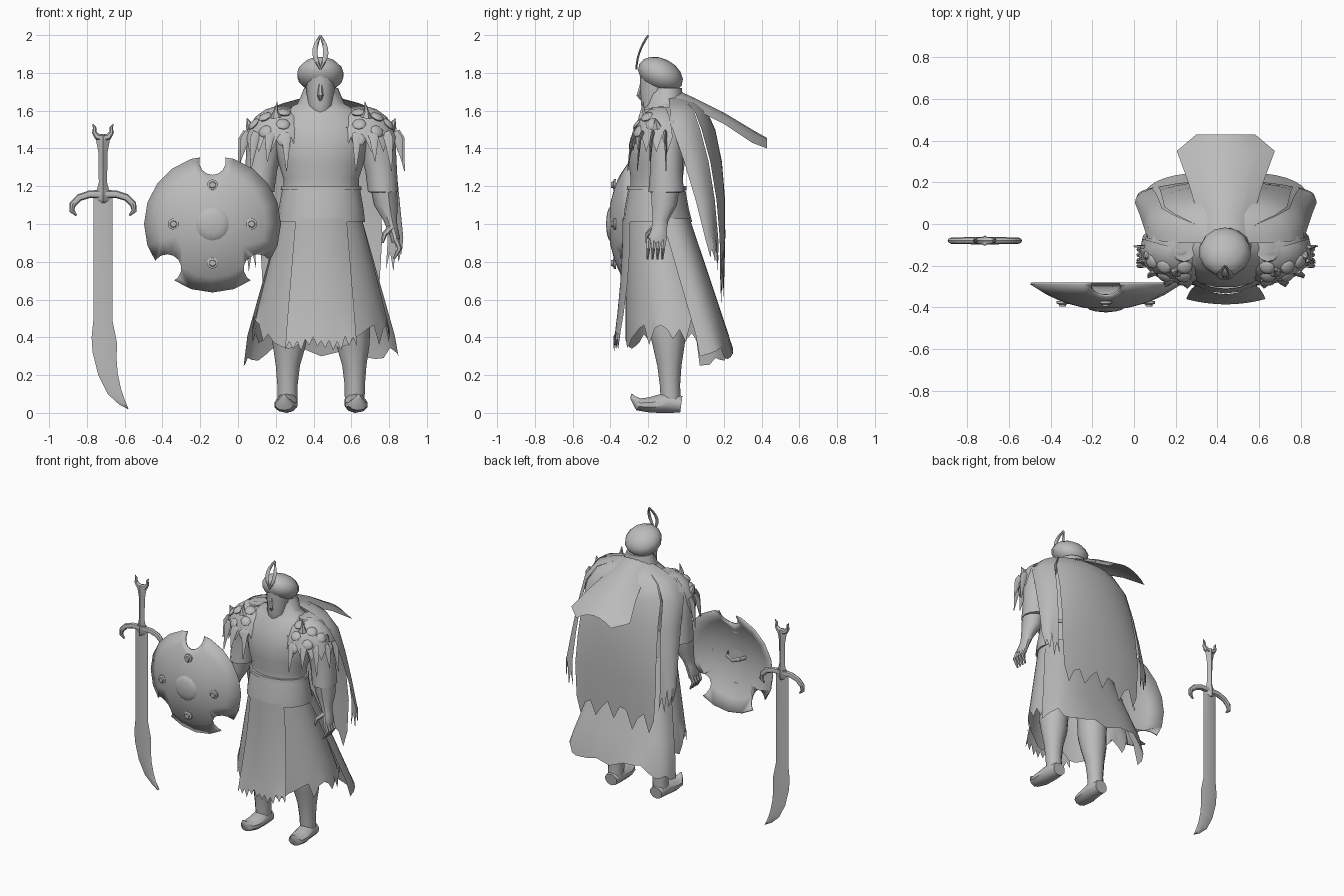
import bpy, bmesh, math, random
from mathutils import Vector, Matrix

if "Cube" in bpy.data.objects:
    bpy.data.objects.remove(bpy.data.objects["Cube"])

random.seed(4)
CX = 0.44  # body centre line
grey = bpy.data.materials.new("plain_grey")
grey.diffuse_color = (0.5, 0.5, 0.5, 1)
grey.use_nodes = True
grey.node_tree.nodes["Principled BSDF"].inputs["Base Color"].default_value = grey.diffuse_color


def finish(name, bm, angle=40):
    bmesh.ops.recalc_face_normals(bm, faces=bm.faces)
    me = bpy.data.meshes.new(name)
    bm.to_mesh(me)
    bm.free()
    me.materials.append(grey)
    ob = bpy.data.objects.new(name, me)
    bpy.context.collection.objects.link(ob)
    bpy.ops.object.select_all(action='DESELECT')
    ob.select_set(True)
    bpy.context.view_layer.objects.active = ob
    bpy.ops.object.shade_smooth_by_angle(angle=math.radians(angle))
    return ob


def skin(name, rings, closed=True, caps=True, angle=40):
    """Bridge point rows into a surface."""
    bm = bmesh.new()
    rows = [[bm.verts.new(p) for p in r] for r in rings]
    n = len(rows[0])
    for a, b in zip(rows, rows[1:]):
        for i in range(n if closed else n - 1):
            j = (i + 1) % n
            bm.faces.new((a[i], a[j], b[j], b[i]))
    if closed and caps:
        bm.faces.new(rows[0])
        bm.faces.new(rows[-1])
    return finish(name, bm, angle)


def loft(name, rings, n=14, side=1, caps=True):
    """Horizontal ellipses (offset x, y, z, rx, ry) about the body centre."""
    ts = [2 * math.pi * i / n for i in range(n)]
    return skin(name, [[(CX + side * x + rx * math.cos(t), y + ry * math.sin(t), z)
                        for t in ts] for x, y, z, rx, ry in rings], caps=caps)


def tube(name, pts, n=6, ref=(0, 1, 0)):
    """Sweep along (x, y, z, ra, rb); rb lies along ref."""
    ps = [Vector(p[:3]) for p in pts]
    rings = []
    for i, p in enumerate(pts):
        t = (ps[min(i + 1, len(ps) - 1)] - ps[max(i - 1, 0)]).normalized()
        a = t.cross(Vector(ref)).normalized()
        b = a.cross(t)
        rings.append([ps[i] + a * p[3] * math.cos(k * 2 * math.pi / n)
                      + b * p[4] * math.sin(k * 2 * math.pi / n) for k in range(n)])
    return skin(name, rings)


def sheet(name, f, nu, vs, angle=50):
    return skin(name, [[f(2 * i / nu - 1, v, i) for i in range(nu + 1)] for v in vs],
                closed=False, angle=angle)


def ball(name, loc, size, rot=None, seg=10, rings=6):
    bm = bmesh.new()
    bmesh.ops.create_uvsphere(bm, u_segments=seg, v_segments=rings, radius=1)
    bm.transform(Matrix.Translation(loc) @ (rot or Matrix()) @ Matrix.Diagonal((*size, 1)))
    return finish(name, bm)


def lerp(a, b, t):
    return a + (b - a) * t


def rows_at(table, v):
    """Interpolate a table of evenly spaced rows."""
    k = min(int(v * (len(table) - 1)), len(table) - 2)
    t = v * (len(table) - 1) - k
    return [lerp(a, b, t) for a, b in zip(table[k], table[k + 1])]


# ---- torso, belt, neck and head
loft("torso", [(0, -.155, 1.0, .215, .165), (0, -.155, 1.19, .2, .14), (0, -.155, 1.24, .2, .14),
               (0, -.155, 1.32, .225, .15), (0, -.15, 1.42, .245, .155), (0, -.135, 1.52, .25, .14),
               (0, -.12, 1.60, .2, .11), (0, -.115, 1.64, .12, .09), (0, -.12, 1.72, .07, .08)], 18)
loft("belt", [(0, -.155, z, r, r - .055) for z, r in ((1.18, .205), (1.18, .214), (1.20, .212), (1.20, .2))], 20)
loft("sash", [(0, -.155, 1.18, .207, .152), (0, -.155, 1.08, .225, .17), (0, -.15, 1.01, .233, .183),
              (0, -.15, 1.01, .215, .165)], 20, caps=False)
loft("collar", [(0, -.115, 1.57, .165, .115), (0, -.108, 1.62, .135, .1),
                (0, -.1, 1.67, .11, .085), (0, -.1, 1.72, .09, .08)], 14)
loft("veil", [(-.004, -.2, 1.55, .02, .02), (-.004, -.19, 1.57, .048, .04), (-.004, -.175, 1.63, .066, .062),
              (-.004, -.16, 1.70, .074, .084), (-.004, -.15, 1.8, .08, .095)], 12)
tube("nose", [(.436, -.235, 1.74, .01, .01), (.436, -.25, 1.68, .016, .014), (.436, -.23, 1.65, .006, .006)])
ball("turban", (.436, -.135, 1.79), (.125, .126, .086), Matrix.Rotation(math.radians(-27), 4, 'X'), 14, 8)
for s in (-1, 1):  # open leaf shaped plume
    tube("plume", [(.436 + s * .029 * math.sin(math.pi * t), -.262 + .062 * t * t, 1.82 + .178 * t,
                    .005 + .009 * math.sin(math.pi * t), .006) for t in (0, .15, .3, .45, .6, .75, .88, 1)])
tail = [(-.06, .11, 1.715, .06), (.05, .135, 1.665, .06), (.2, .18, 1.59, .06),
        (.35, .235, 1.5, .07), (.43, .14, 1.455, .055)]


def scarf(u, v, i):
    y, half, z, droop = rows_at(tail, v)
    return CX + half * u, y, z - droop * u * u


sheet("scarf_tail", scarf, 6, [k / 4 for k in range(5)])

# ---- skirt layers with torn hems
jag = [random.uniform(-.07, .05) for _ in range(60)]


def skirt(u, v, i):
    a = math.radians(122) * u
    hem = .37 + .09 * math.sin(a) ** 2 + jag[i] * (.4 + abs(math.sin(a)))
    rx, ry, cy = lerp(.215, .365, v), lerp(.165, .27, v), lerp(-.155, -.05, v)
    return CX + rx * math.sin(a), cy - ry * math.cos(a), lerp(1.03, hem if v == 1 else .44, v)


def back_skirt(u, v, i):
    a = math.radians(88) * u
    sx = math.copysign(abs(math.sin(a)) ** .75, u)
    y = lerp(-.15, .045, v) + lerp(.17, .205, v) * math.cos(a) ** .6
    hem = .33 - .05 * abs(u) ** 3 + jag[i] * .7
    return CX + lerp(.215, .41, v) * sx, y, lerp(1.03, hem if v == 1 else .34, v)


def front_panel(u, v, i):
    x = lerp(.135, .19, v) * u
    y = -.335 - .05 * v * v + lerp(2.2, .7, v) * x * x
    return CX + x, y, lerp(1.03, .36 + ((.035 if i % 2 else -.015) + jag[i] * .3 if v == 1 else 0), v)


sheet("skirt", skirt, 34, (0, .25, .5, .75, .9, 1))
sheet("back_skirt", back_skirt, 18, (0, .25, .5, .75, .9, 1))
sheet("front_panel", front_panel, 18, (0, .25, .5, .75, .9, 1))

# ---- cape over the shoulders: z, half width, side y, back y
drape = [(1.67, .09, -.09, -.02), (1.64, .2, -.09, .06), (1.6, .3, -.085, .11), (1.5, .375, -.07, .155),
         (1.33, .395, -.01, .19), (1.13, .415, .05, .207), (.93, .435, .1, .208), (.74, .425, .13, .2)]


def drape_point(w, v, dz):
    z, rx, ys, yb = rows_at(drape, v)
    a = math.radians(90) * w
    return CX + rx * math.sin(a), lerp(ys, yb, max(math.cos(a), 0) ** .8), z + dz


def cape(u, v, i):
    dz = -.08 + (.04, -.05, .06)[i % 3] + jag[i] * .5 if v == 1 else 0
    return drape_point(u * lerp(.62, .52, v), v, dz)


sheet("cape", cape, 14, [k / 7 for k in range(8)])
for s in (-1, 1):
    def flap(u, v, i):
        dz = (.02, .1, -.02, .12, .0)[i % 5] + .1 * (u + 1) / 2 if v == 1 else 0
        return drape_point(s * lerp(lerp(.61, .6, v), 1, (u + 1) / 2), v, dz)
    sheet("cape_flap", flap, 7, [k / 7 for k in range(8)])

# ---- limbs and shoulder armour, both sides
for s in (-1, 1):
    loft("leg", [(.16, -.1, .66, .1, .11), (.165, -.1, .45, .095, .1), (.168, -.092, .36, .088, .085),
                 (.176, -.088, .25, .064, .064), (.178, -.085, .15, .054, .054), (.178, -.08, .04, .052, .052)], 12, s)
    fx = CX + s * .18
    tube("foot", [(fx, -.025, .045, .044, .048), (fx, -.1, .055, .055, .058), (fx + s * .008, -.19, .042, .041, .062),
                  (fx + s * .014, -.25, .045, .034, .05), (fx + s * .017, -.282, .08, .014, .018),
                  (fx + s * .018, -.288, .1, .004, .005)], 10, (1, 0, 0))
    loft("sleeve", [(.2, -.11, 1.62, .06, .07), (.26, -.11, 1.54, .1, .1), (.295, -.105, 1.42, .1, .09),
                    (.318, -.105, 1.28, .084, .085), (.328, -.105, 1.17, .08, .094),
                    (.33, -.105, 1.165, .06, .07)], 12, s)
    loft("forearm", [(.33, -.11, 1.2, .07, .082), (.343, -.115, 1.1, .063, .07), (.365, -.135, 1.02, .036, .044),
                     (.376, -.14, .98, .03, .042), (.392, -.15, .93, .026, .052), (.394, -.155, .9, .02, .05)], 10, s)
    for k in range(4):  # curled fingers
        y = -.118 - .026 * k
        tube("finger", [(CX + s * .394, y, .92, .016, .014), (CX + s * .415, y - .004, .87, .014, .012),
                        (CX + s * .385, y - .008, .815, .006, .006)])
    tube("thumb", [(CX + s * .37, -.17, .98, .018, .016), (CX + s * .335, -.205, .945, .015, .013),
                   (CX + s * .325, -.21, .9, .006, .006)])

    def dome(a, p, r=1.0):
        return Vector((CX + s * (.215 + .19 * r * math.sin(p) * math.cos(a)),
                       -.125 + .155 * r * math.sin(p) * math.sin(a), 1.40 + .225 * r * math.cos(p)))

    def pad(u, v, i):
        q = dome(math.radians(-75 + 95 * u), math.radians(lerp(5, 80, v)), 1 + .04 * v)
        if v == 1:
            q.z += -.06 if i % 2 else .02
        return q

    sheet("shoulder_pad", pad, 18, (0, .25, .5, .75, 1))
    for k in range(7):  # hanging hide spikes
        a = math.radians(-150 + 26 * k)
        b, t = dome(a, 1.2, 1.0), dome(a, 1.5, 1.2)
        low = 1.28 + (.05 if k % 2 else 0) + (.05 if k < 2 else 0)
        tube("hide_spike", [(*b, .03, .01), (*t.lerp(b, .5), .026, .008), (t.x, t.y, low, .002, .002)], 5)
    for a, p in ((-100, 32), (-50, 42), (-95, 55), (-130, 60), (-25, 55), (-62, 66), (-95, 78)):
        q = dome(math.radians(a), math.radians(p))
        rot = (q - Vector((CX + s * .215, -.125, 1.40))).to_track_quat('Z', 'Y').to_matrix().to_4x4()
        ball("scale_stud", q, (.038, .038, .016), rot, 8, 6)
    q = dome(math.radians(-80), math.radians(42), .98)
    tube("horn", [(*q, .032, .032), (q.x + s * .004, q.y - .005, q.z + .03, .014, .014),
                  (q.x - s * .005, q.y, q.z + .085, .001, .001)], 6)
    q = dome(math.radians(-12), math.radians(60), .98)
    tube("horn", [(*q, .028, .028), (q.x + s * .02, q.y - .01, q.z + .05, .001, .001)], 6)

# ---- round shield with three bites out of its rim
SX, SZ = -.135, 1.0
prof = ((.36, -.285), (.28, -.335), (.2, -.372), (.1, -.398), (.004, -.405))
shield = skin("shield", [[(SX + r * math.cos(t), y, SZ + r * math.sin(t))
                          for t in [2 * math.pi * k / 20 for k in range(20)]] for r, y in prof], caps=False)
fill = bmesh.new()
fill.from_mesh(shield.data)
bmesh.ops.holes_fill(fill, edges=[e for e in fill.edges if e.is_boundary and e.calc_length() < .01])
fill.to_mesh(shield.data)
fill.free()
thick = shield.modifiers.new("thickness", 'SOLIDIFY')
thick.thickness, thick.offset = .01, 0
for x, z, r in ((SX, 1.33, .07), (SX - .24, .765, .075), (SX + .24, .765, .075)):
    cut = tube("notch_cutter", [(x, -.6, z, r, r), (x, -.1, z, r, r)], 14, (1, 0, 0))
    cut.hide_render = True
    cut.hide_set(True)
    mod = shield.modifiers.new("notch", 'BOOLEAN')
    mod.operation, mod.object, mod.solver = 'DIFFERENCE', cut, 'EXACT'
tube("shield_dome", [(SX, y, SZ, r, r) for y, r in ((-.397, .095), (-.411, .08), (-.419, .05), (-.423, .01))],
     14, (1, 0, 0))
for dx, dz in ((.207, 0), (-.207, 0), (0, .207), (0, -.207)):
    x, z = SX + dx, SZ + dz
    tube("shield_boss", [(x, -.37, z, .03, .03), (x, -.382, z, .03, .03), (x, -.386, z, .018, .018),
                         (x, -.396, z, .016, .016)], 10, (1, 0, 0))
tube("shield_handle", [(SX + dx, y, SZ + dz, .014, .006) for dx, y, dz in
                       ((-.07, -.39, .01), (-.055, -.35, .01), (0, -.34, -.01), (.055, -.35, .01), (.07, -.39, .01))])

# ---- curved sword
BX, BY = -.715, -.08


def flat_blade(name, rows, t):
    skin(name, [[(l, BY, zl), ((l + r) / 2, BY - t, (zl + zr) / 2), (r, BY, zr),
                 ((l + r) / 2, BY + t, (zl + zr) / 2)] for l, zl, r, zr in rows], angle=50)


flat_blade("sword_blade", [(-.765, 1.15, -.665, 1.15), (-.765, .5, -.665, .49), (-.775, .4, -.64, .37),
                           (-.77, .32, -.643, .29), (-.74, .2, -.637, .21), (-.69, .1, -.62, .13),
                           (-.63, .045, -.602, .075), (-.583, .02, -.58, .022)], .01)
flat_blade("sword_grip", [(BX - w, z, BX + w, z) for z, w in
                          ((1.13, .02), (1.18, .032), (1.22, .022), (1.38, .024), (1.44, .036), (1.47, .03))], .022)
flat_blade("sword_collar", [(BX - w, z, BX + w, z) for z, w in ((1.11, .01), (1.13, .04), (1.18, .045))], .025)
for s in (-1, 1):
    tube("sword_guard", [(BX + s * x, BY, z, r, r * .85) for x, z, r in
                         ((0, 1.158, .022), (.07, 1.158, .02), (.125, 1.14, .019), (.16, 1.105, .018),
                          (.165, 1.07, .014), (.14, 1.045, .005))], 8)
    tube("sword_pommel", [(BX + s * x, BY, z, r, r) for x, z, r in
                          ((0, 1.455, .02), (.03, 1.462, .018), (.046, 1.485, .012), (.044, 1.51, .009),
                           (.055, 1.53, .002))], 6)
